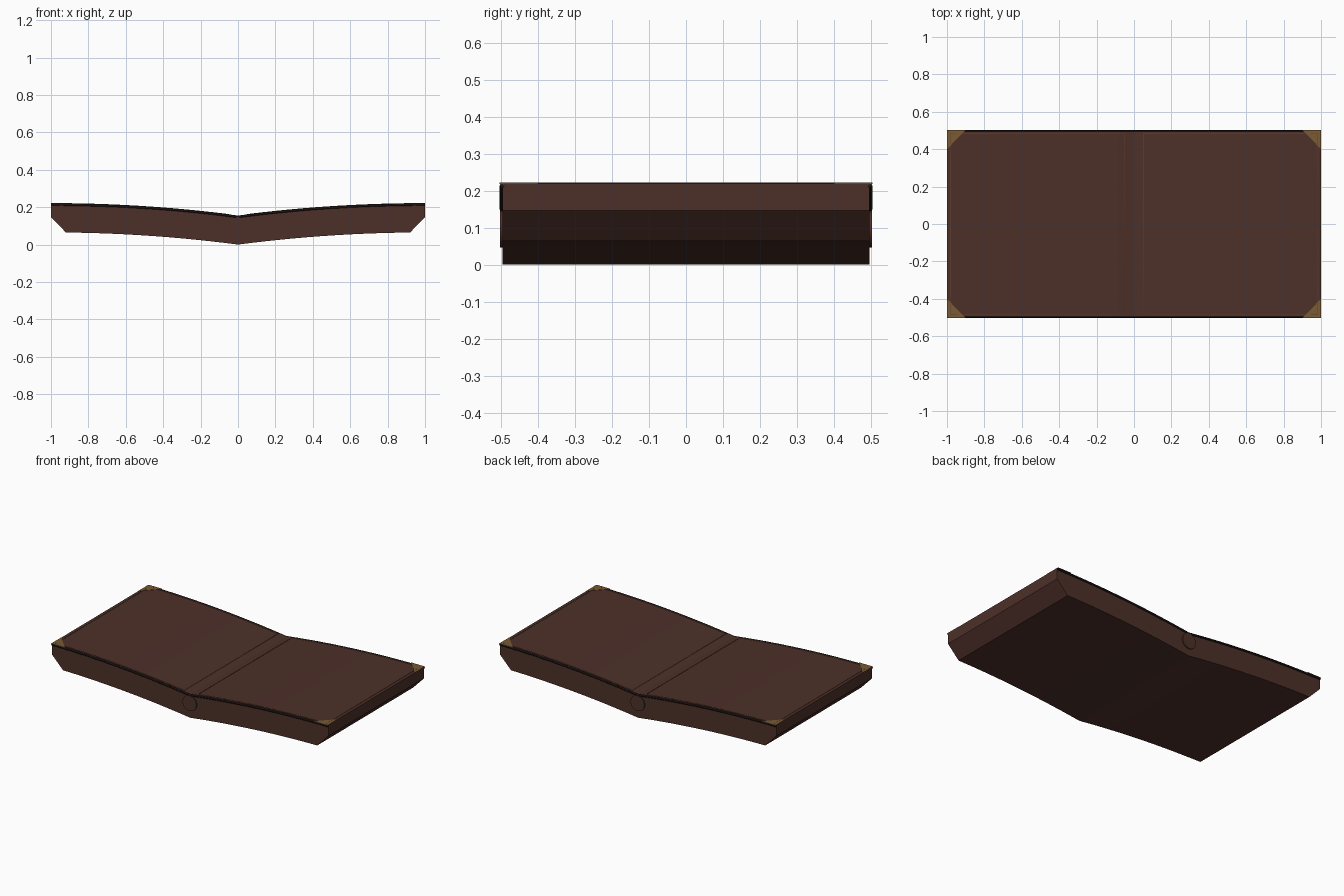
import bpy, bmesh

if "Cube" in bpy.data.objects:
    bpy.data.objects.remove(bpy.data.objects["Cube"])

def material(name, rgb):
    m = bpy.data.materials.new(name)
    m.diffuse_color = (*rgb, 1)
    m.use_nodes = True
    m.node_tree.nodes["Principled BSDF"].inputs["Base Color"].default_value = m.diffuse_color
    return m

LEATHER = material("dark_leather", (0.075, 0.03, 0.022))
CORD = material("black_cord", (0.010, 0.006, 0.005))
THREAD = material("thread", (0.13, 0.05, 0.03))
BRASS = material("brass", (0.19, 0.105, 0.035))
N = 12

def top(x):
    return 0.22 - 0.065 * (1 - abs(x)) ** 2

def bottom(x):
    return 0.065 - 0.065 * (1 - abs(x)) ** 2

def span(a, b, n=N):
    return [a + (b - a) * i / n for i in range(n + 1)]

def prism(name, pts, offset, mat):
    """Extrude a closed loop of 3D points along an offset."""
    bm = bmesh.new()
    f = bm.faces.new([bm.verts.new(p) for p in pts])
    ext = bmesh.ops.extrude_face_region(bm, geom=[f])
    verts = [v for v in ext["geom"] if isinstance(v, bmesh.types.BMVert)]
    bmesh.ops.translate(bm, verts=verts, vec=offset)
    bmesh.ops.recalc_face_normals(bm, faces=bm.faces)
    me = bpy.data.meshes.new(name)
    bm.to_mesh(me)
    bm.free()
    ob = bpy.data.objects.new(name, me)
    bpy.context.collection.objects.link(ob)
    me.materials.append(mat)
    return ob

def tube(name, pts, r, mat, cyclic=False):
    """Thin round cord along a path."""
    cu = bpy.data.curves.new(name, 'CURVE')
    cu.dimensions = '3D'
    cu.bevel_depth = r
    cu.bevel_resolution = 1
    cu.use_fill_caps = True
    sp = cu.splines.new('POLY')
    sp.points.add(len(pts) - 1)
    for p, c in zip(sp.points, pts):
        p.co = (*c, 1)
    sp.use_cyclic_u = cyclic
    ob = bpy.data.objects.new(name, cu)
    bpy.context.collection.objects.link(ob)
    cu.materials.append(mat)
    return ob

# Folded body: gull-wing profile with chamfered lower ends
upper = [(x, top(x)) for x in span(-1, 0) + span(0, 1)[1:]]
lower = [(x, bottom(x)) for x in span(0.92, 0) + span(0, -0.92)[1:]]
profile = upper + [(1, 0.147)] + lower + [(-1, 0.147)]
prism("body", [(x, -0.495, z) for x, z in profile], (0, 0.99, 0), LEATHER)

# Hinge pin through the fold
bpy.ops.mesh.primitive_cylinder_add(vertices=32, radius=0.05, depth=1.005,
                                    location=(0, 0, 0.097), rotation=(1.5707963, 0, 0))
hinge = bpy.context.object
hinge.name = "hinge_pin"
hinge.data.materials.append(LEATHER)
bpy.ops.object.shade_smooth_by_angle()

for s, side in ((-1, "left"), (1, "right")):
    # Dark piping along the long edges
    for t, end in ((-1, "front"), (1, "back")):
        tube(f"{side}_{end}_piping",
             [(s * x, t * 0.496, top(x) - 0.006) for x in span(0, 1)], 0.007, CORD)
        # Brass corner plates
        prism(f"{side}_{end}_corner",
              [(s, t * 0.503, 0.2185), (s * 0.9, t * 0.503, 0.2185), (s, t * 0.4, 0.2185)],
              (0, 0, 0.003), BRASS)
    # Piping across the outer end, sunk into the surface
    tube(f"{side}_end_piping", [(s * 0.992, y, 0.2155) for y in (-0.495, 0.495)], 0.005, CORD)
    # Stitched border around each panel
    loop = [(s * x, -0.485, top(x) + 0.0002) for x in span(0.05, 0.98)]
    loop += [(s * x, 0.485, top(x) + 0.0002) for x in span(0.98, 0.05)]
    tube(f"{side}_stitching", loop, 0.0018, THREAD, True)
